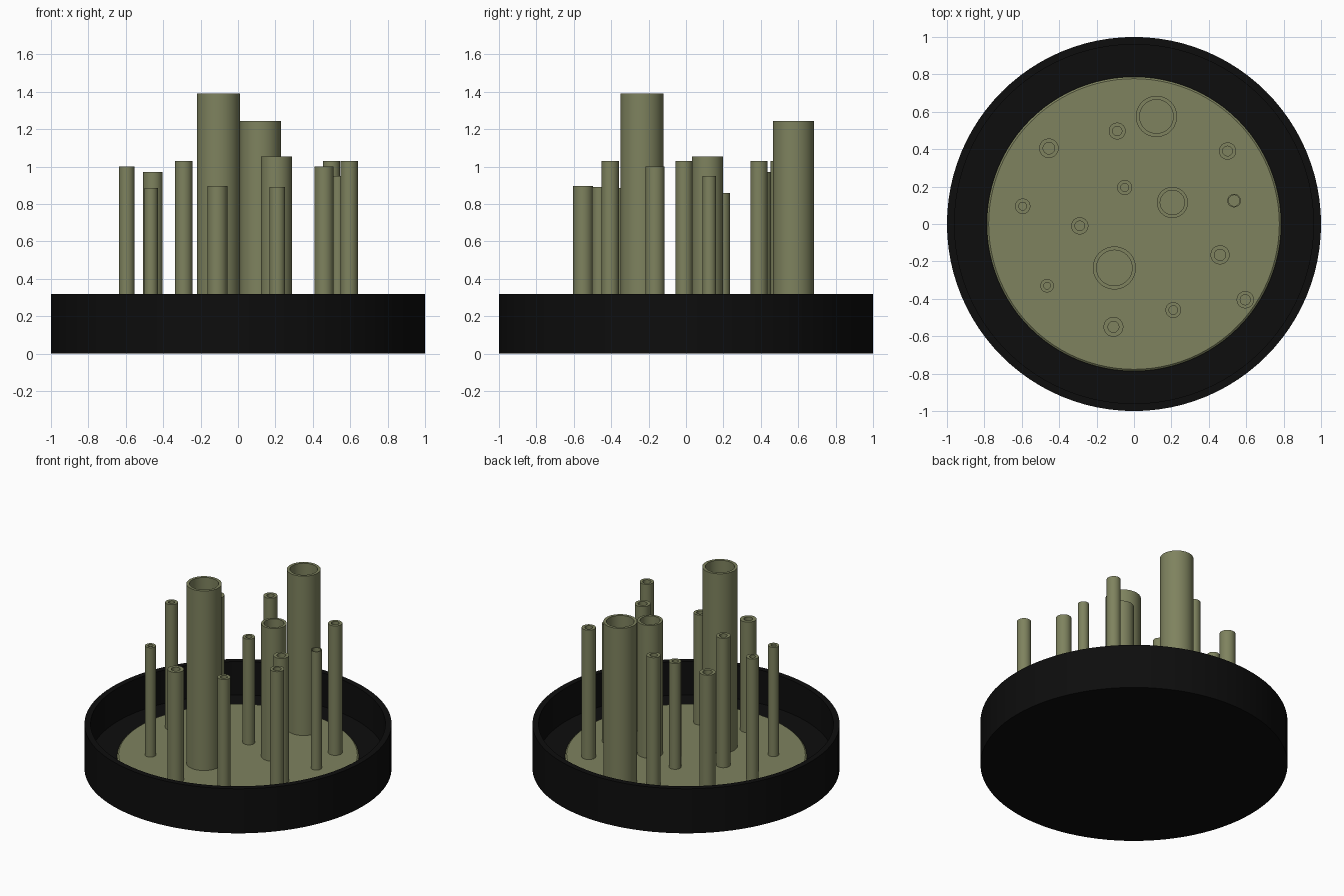
import bpy
import bmesh
from math import cos, sin, tau, radians

cube = bpy.data.objects.get("Cube")
if cube:
    bpy.data.objects.remove(cube, do_unlink=True)


def make_material(name, colour):
    mat = bpy.data.materials.new(name)
    mat.use_nodes = True
    mat.diffuse_color = colour
    mat.node_tree.nodes["Principled BSDF"].inputs["Base Color"].default_value = colour
    return mat


black = make_material("tray black", (0.004, 0.004, 0.004, 1))
olive = make_material("olive green", (0.21, 0.225, 0.113, 1))


def lathe(name, profile, mat, sides, location=(0, 0, 0), loop=False):
    """Turn (radius, height) points around z; open profiles get end caps."""
    bm = bmesh.new()
    rings = [[bm.verts.new((r * cos(tau * i / sides), r * sin(tau * i / sides), z))
              for i in range(sides)] for r, z in profile]
    pairs = list(zip(rings, rings[1:]))
    if loop:
        pairs.append((rings[-1], rings[0]))
    else:
        bm.faces.new(rings[0])
        bm.faces.new(rings[-1])
    for a, b in pairs:
        for i in range(sides):
            j = (i + 1) % sides
            bm.faces.new((a[i], a[j], b[j], b[i]))
    bmesh.ops.recalc_face_normals(bm, faces=bm.faces)
    mesh = bpy.data.meshes.new(name)
    bm.to_mesh(mesh)
    bm.free()
    mesh.materials.append(mat)
    obj = bpy.data.objects.new(name, mesh)
    obj.location = location
    bpy.context.collection.objects.link(obj)
    bpy.ops.object.select_all(action='DESELECT')
    obj.select_set(True)
    bpy.context.view_layer.objects.active = obj
    bpy.ops.object.shade_smooth_by_angle(angle=radians(30))
    return obj


# Round tray with a thin upright rim
FLOOR, BASE_TOP = 0.08, 0.10
lathe("tray", [(1, 0), (1, 0.32), (0.96, 0.32), (0.96, FLOOR)], black, 96)

# Green disc with a narrow bevelled edge, lying on the tray floor
lathe("base_disc", [(0.787, FLOOR - 0.01), (0.787, BASE_TOP - 0.008),
                    (0.777, BASE_TOP)], olive, 96)

# Open tubes: x, y, outer radius, inner radius, top height
tubes = [
    (0.12, 0.575, 0.11, 0.09, 1.245),
    (-0.105, -0.235, 0.115, 0.095, 1.39),
    (0.205, 0.115, 0.083, 0.065, 1.055),
    (-0.09, 0.497, 0.045, 0.025, 1.03),
    (-0.455, 0.405, 0.052, 0.031, 0.97),
    (0.5, 0.39, 0.046, 0.026, 1.03),
    (-0.05, 0.195, 0.04, 0.021, 0.86),
    (-0.595, 0.095, 0.041, 0.021, 1.0),
    (0.535, 0.125, 0.036, 0.029, 0.95),
    (-0.29, -0.01, 0.046, 0.026, 1.03),
    (0.46, -0.165, 0.051, 0.03, 1.0),
    (-0.465, -0.33, 0.036, 0.018, 0.885),
    (0.595, -0.405, 0.046, 0.027, 1.03),
    (0.21, -0.46, 0.042, 0.023, 0.89),
    (-0.11, -0.55, 0.053, 0.029, 0.895),
]
for n, (x, y, outer, inner, top) in enumerate(tubes, 1):
    bottom = BASE_TOP - 0.005
    lathe(f"tube_{n}", [(outer, bottom), (outer, top), (inner, top), (inner, bottom)],
          olive, 48, location=(x, y, 0), loop=True)
